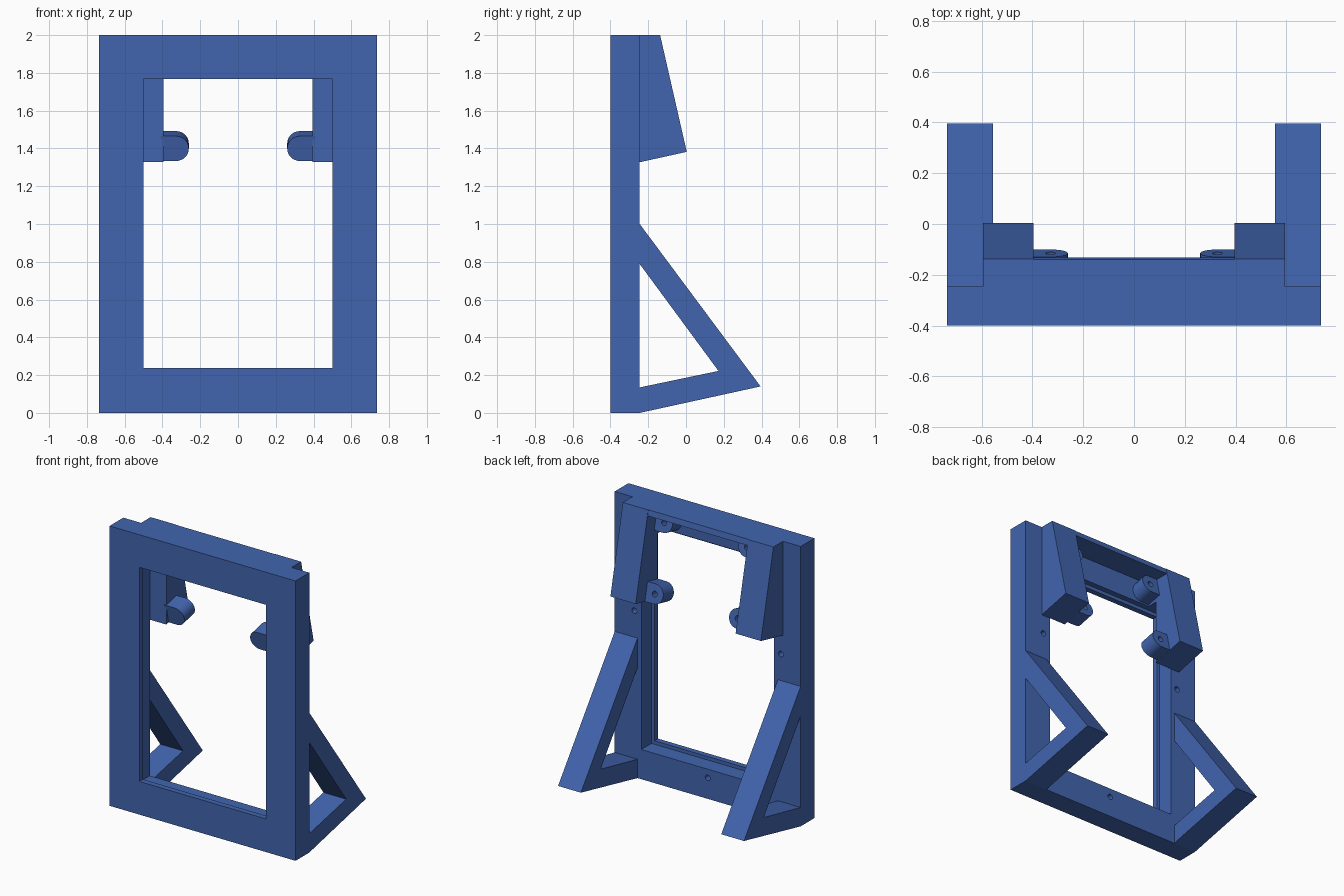
import bpy, bmesh, math
from mathutils import Vector

if "Cube" in bpy.data.objects:
    bpy.data.objects.remove(bpy.data.objects["Cube"])

blue = bpy.data.materials.new("frame_blue")
blue.diffuse_color = (0.054, 0.130, 0.430, 1)
blue.use_nodes = True
blue.node_tree.nodes["Principled BSDF"].inputs["Base Color"].default_value = blue.diffuse_color


def prism(name, pts, offset):
    """Extrude a closed loop of 3D points along an offset."""
    bm = bmesh.new()
    face = bm.faces.new([bm.verts.new(p) for p in pts])
    ext = bmesh.ops.extrude_face_region(bm, geom=[face])
    verts = [v for v in ext["geom"] if isinstance(v, bmesh.types.BMVert)]
    bmesh.ops.translate(bm, verts=verts, vec=Vector(offset))
    bmesh.ops.recalc_face_normals(bm, faces=bm.faces)
    mesh = bpy.data.meshes.new(name)
    bm.to_mesh(mesh)
    bm.free()
    mesh.materials.append(blue)
    ob = bpy.data.objects.new(name, mesh)
    bpy.context.collection.objects.link(ob)
    return ob


def box(name, x0, x1, y0, y1, z0, z1):
    return prism(name, [(x0, y0, z0), (x1, y0, z0), (x1, y0, z1), (x0, y0, z1)],
                 (0, y1 - y0, 0))


def side_profile(name, yz, x0, x1):
    return prism(name, [(x0, y, z) for y, z in yz], (x1 - x0, 0, 0))


def cut(ob, cutter):
    mod = ob.modifiers.new("cut", 'BOOLEAN')
    mod.object = cutter
    mod.operation = 'DIFFERENCE'
    mod.solver = 'EXACT'
    bpy.context.view_layer.objects.active = ob
    bpy.ops.object.modifier_apply(modifier=mod.name)
    bpy.data.objects.remove(cutter)


def hole(ob, centre, axis, up, radius, depth):
    """Blind round hole entering against the axis."""
    axis, c = Vector(axis), Vector(centre)
    side = Vector((1, 0, 0))
    ring = [c + axis * 0.02 + radius * (side * math.cos(t) + Vector(up) * math.sin(t))
            for t in [i * math.tau / 20 for i in range(20)]]
    cut(ob, prism("hole_cutter", ring, -axis * (depth + 0.02)))


# Picture frame with a rear rebate and a pocket in the top rail
BACK = -0.245
frame = box("frame", -0.735, 0.735, -0.4, BACK, 0, 2)
cut(frame, box("opening_cutter", -0.5, 0.5, -0.5, -0.1, 0.237, 1.767))
cut(frame, box("rebate_cutter", -0.525, 0.525, -0.36, -0.1, 0.212, 1.792))
cut(frame, box("pocket_cutter", -0.395, 0.395, -0.32, -0.1, 1.7, 1.96))
for x, z in ((0.58, 1.19), (-0.58, 1.19), (0, 0.15)):
    hole(frame, (x, BACK, z), (0, 1, 0), (0, 0, 1), 0.02, 0.06)

# Thin plate joining the brackets along the top
side_profile("top_plate", [(BACK, 1.96), (-0.131, 1.96), (-0.14, 2), (BACK, 2)],
             -0.395, 0.395)

tilt = math.atan(0.222)
normal = Vector((0, math.cos(tilt), math.sin(tilt)))
up = Vector((0, -math.sin(tilt), math.cos(tilt)))
R = 0.0675

for s, label in ((1, "right"), (-1, "left")):
    # Open triangular foot
    foot = side_profile("foot_" + label, [(BACK, 0), (0.395, 0.14), (BACK, 1.0)],
                        s * 0.555, s * 0.735)
    cut(foot, side_profile("foot_cutter", [(BACK, 0.135), (0.172, 0.222), (BACK, 0.788)],
                           s * 0.5, s * 0.8))

    # Tapered bracket
    side_profile("bracket_" + label,
                 [(BACK, 1.327), (0.004, 1.382), (-0.137, 2), (BACK, 2)],
                 s * 0.395, s * 0.595)

    # Tilted mounting tabs with rounded ends and screw holes
    for level, y, z in (("lower", -0.115, 1.426), ("upper", -0.220, 1.895)):
        c = Vector((s * 0.328, y, z))
        loop = [Vector((s * 0.41, y, z)) - up * R]
        for i in range(17):
            t = -math.pi / 2 - math.pi * i / 16
            loop.append(c + Vector((s * R * math.cos(t), 0, 0)) + up * R * math.sin(t))
        loop.append(Vector((s * 0.41, y, z)) + up * R)
        tab = prism(f"tab_{level}_{label}", loop, -normal * 0.122)
        hole(tab, c, normal, up, 0.02, 0.08)
        bpy.ops.object.select_all(action='DESELECT')
        tab.select_set(True)
        bpy.context.view_layer.objects.active = tab
        bpy.ops.object.shade_smooth_by_angle(angle=math.radians(30))
